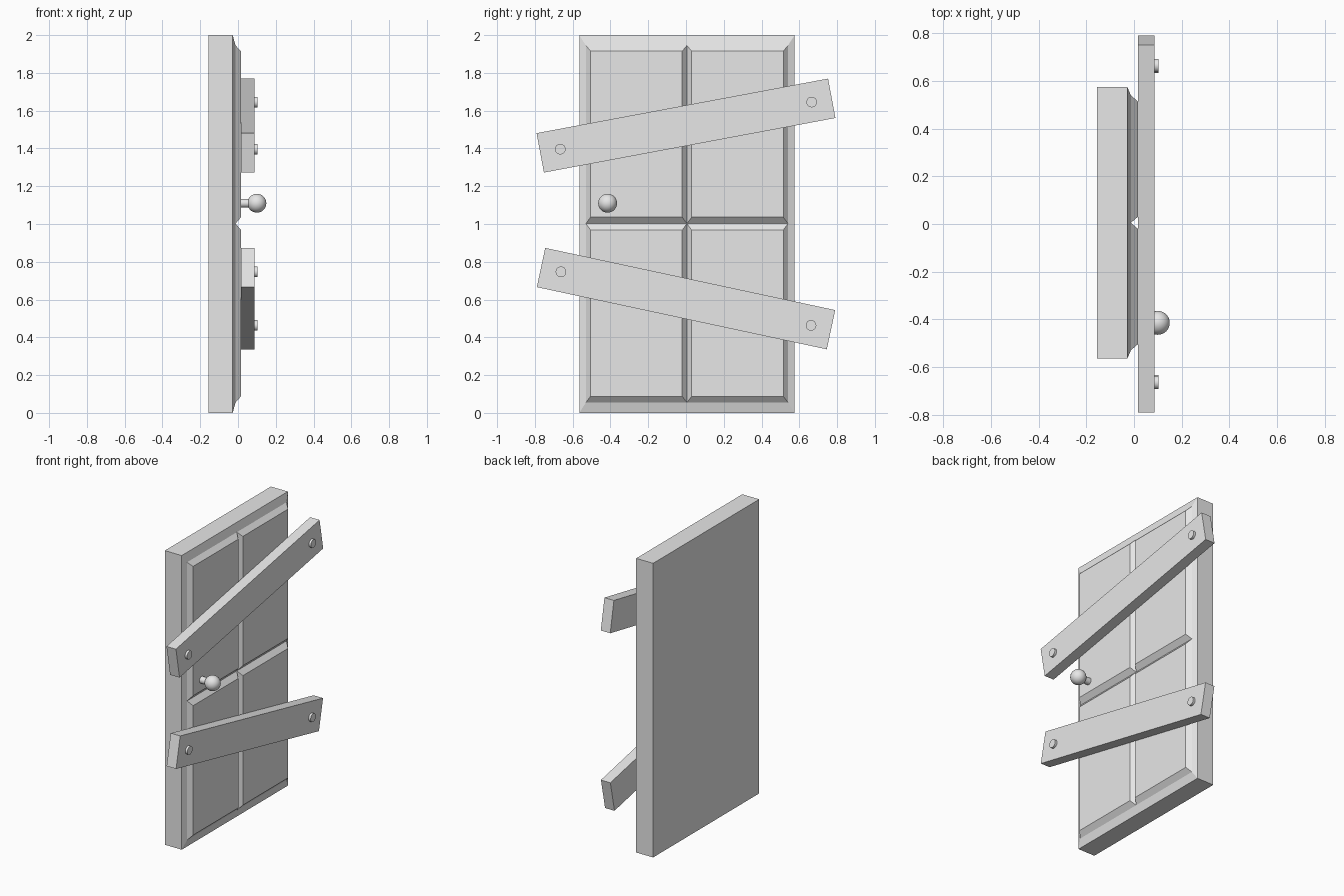
import bpy, bmesh, math
from mathutils import Matrix, Vector

if "Cube" in bpy.data.objects:
    bpy.data.objects.remove(bpy.data.objects["Cube"])

grey = bpy.data.materials.new("plain_grey")
grey.diffuse_color = (0.8, 0.8, 0.8, 1)
grey.use_nodes = True
grey.node_tree.nodes["Principled BSDF"].inputs["Base Color"].default_value = grey.diffuse_color


def finish(name, bm, smooth=False):
    bmesh.ops.remove_doubles(bm, verts=bm.verts, dist=1e-5)
    bmesh.ops.recalc_face_normals(bm, faces=bm.faces)
    me = bpy.data.meshes.new(name)
    bm.to_mesh(me)
    bm.free()
    me.materials.append(grey)
    ob = bpy.data.objects.new(name, me)
    bpy.context.collection.objects.link(ob)
    if smooth:
        bpy.ops.object.select_all(action='DESELECT')
        ob.select_set(True)
        bpy.context.view_layer.objects.active = ob
        bpy.ops.object.shade_smooth_by_angle(angle=math.radians(35))
    return ob


def stack(bm, rings, back=False, front=False):
    """Join rectangles (x, y0, y1, z0, z1) one after another along x."""
    loops = [[bm.verts.new((x, y, z)) for y, z in
              ((y0, z0), (y1, z0), (y1, z1), (y0, z1))]
             for x, y0, y1, z0, z1 in rings]
    for a, b in zip(loops, loops[1:]):
        for i in range(4):
            j = (i + 1) % 4
            bm.faces.new((a[i], a[j], b[j], b[i]))
    if back:
        bm.faces.new(loops[0])
    if front:
        bm.faces.new(loops[-1])


def rod(bm, x0, x1, y, z, r, sides):
    m = Matrix.Translation(((x0 + x1) / 2, y, z)) @ Matrix.Rotation(math.pi / 2, 4, 'Y')
    bmesh.ops.create_cone(bm, cap_ends=True, segments=sides, radius1=r, radius2=r,
                          depth=x1 - x0, matrix=m)


# Door: slab with a sloped border and four raised panels
FACE = 0.016
C = 0.005
bm = bmesh.new()
stack(bm, [(-0.155, C - 0.57, C + 0.57, 0, 2),
           (-0.028, C - 0.57, C + 0.57, 0, 2),
           (-0.013, C - 0.535, C + 0.535, 0.055, 1.945)], back=True)
for y0, y1, ya, yb in ((-0.535, 0, -0.51, -0.025), (0, 0.535, 0.025, 0.51)):
    for z0, z1, za, zb in ((0.055, 1.002, 0.088, 0.968), (1.002, 1.945, 1.036, 1.915)):
        stack(bm, [(-0.013, C + y0, C + y1, z0, z1),
                   (FACE, C + ya, C + yb, za, zb)], front=True)
finish("door", bm)

# Two slanted boards, each with a nail near both ends
for label, zc, deg in (("upper", 1.521, 10.6), ("lower", 0.605, -12.1)):
    bm = bmesh.new()
    stack(bm, [(FACE, -0.785, 0.785, -0.106, 0.106),
               (0.087, -0.785, 0.785, -0.106, 0.106)], back=True, front=True)
    turn = Matrix.Translation((0, 0, zc)) @ Matrix.Rotation(math.radians(deg), 4, 'X')
    bm.transform(turn)
    finish(label + "_board", bm)
    for side, name in ((-1, "left"), (1, "right")):
        p = turn @ Vector((0, side * 0.677, 0))
        bm = bmesh.new()
        rod(bm, 0.08, 0.102, p.y, p.z, 0.028, 24)
        finish(f"{label}_{name}_nail", bm, True)

# Door knob: short stem and ball
bm = bmesh.new()
rod(bm, 0.01, 0.07, -0.415, 1.11, 0.023, 24)
finish("knob_stem", bm, True)
bm = bmesh.new()
bmesh.ops.create_uvsphere(bm, u_segments=32, v_segments=16, radius=0.05,
                          matrix=Matrix.Translation((0.1, -0.415, 1.11)))
finish("knob_ball", bm, True)
